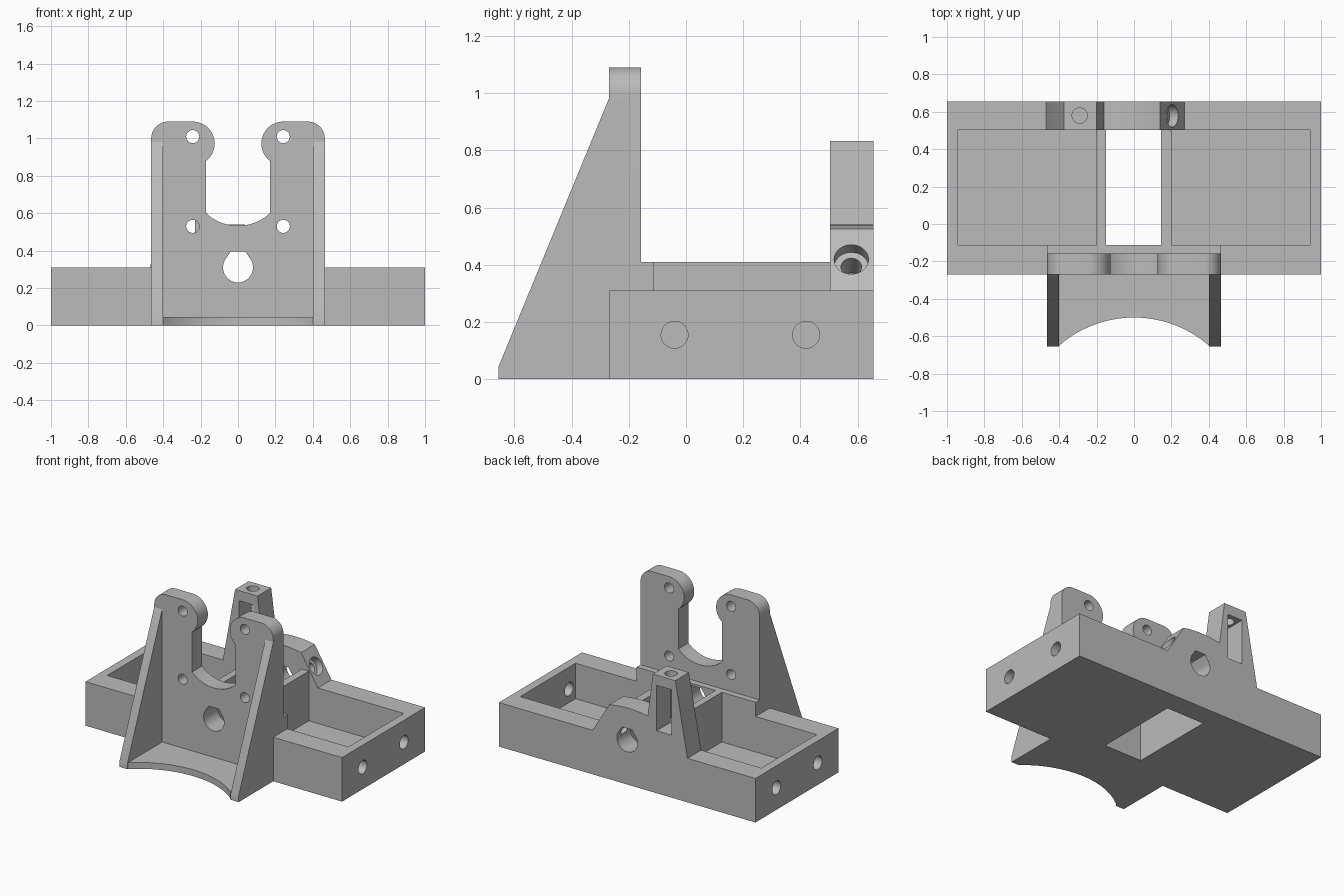
import bpy
import bmesh
from math import sin, cos, pi, atan2, radians
from mathutils import Vector

old = bpy.data.objects.get("Cube")
if old:
    bpy.data.objects.remove(old)

grey = bpy.data.materials.new("plain grey")
grey.use_nodes = True
grey.diffuse_color = (0.5, 0.5, 0.5, 1)
grey.node_tree.nodes["Principled BSDF"].inputs["Base Color"].default_value = (0.5, 0.5, 0.5, 1)


def arc(cx, cy, r, start, end, n=16):
    """Points on an arc, angles in degrees."""
    angles = [radians(start + (end - start) * i / n) for i in range(n + 1)]
    return [(cx + r * cos(a), cy + r * sin(a)) for a in angles]


def prism(name, points, axis, low, high):
    """Extrude a closed profile along one axis."""
    place = {"x": lambda a, b, d: (d, a, b),
             "y": lambda a, b, d: (a, d, b),
             "z": lambda a, b, d: (a, b, d)}[axis]
    bm = bmesh.new()
    face = bm.faces.new([bm.verts.new(place(a, b, low)) for a, b in points])
    new = bmesh.ops.extrude_face_region(bm, geom=[face])["geom"]
    shift = Vector(place(0, 0, high - low))
    bmesh.ops.translate(bm, vec=shift, verts=[v for v in new if isinstance(v, bmesh.types.BMVert)])
    bmesh.ops.recalc_face_normals(bm, faces=bm.faces)
    mesh = bpy.data.meshes.new(name)
    bm.to_mesh(mesh)
    bm.free()
    mesh.materials.append(grey)
    obj = bpy.data.objects.new(name, mesh)
    bpy.context.collection.objects.link(obj)
    return obj


def box(name, x0, x1, y0, y1, z0, z1):
    return prism(name, [(x0, y0), (x1, y0), (x1, y1), (x0, y1)], "z", z0, z1)


def rod(axis, a, b, r, low, high):
    return prism("hole_cutter", arc(a, b, r, 0, 350, 35), axis, low, high)


def activate(obj):
    bpy.ops.object.select_all(action="DESELECT")
    obj.select_set(True)
    bpy.context.view_layer.objects.active = obj


def cut(obj, cutters):
    """Subtract each cutter, then discard it."""
    activate(obj)
    for cutter in cutters:
        mod = obj.modifiers.new("cut", "BOOLEAN")
        mod.operation = "DIFFERENCE"
        mod.solver = "EXACT"
        mod.object = cutter
        bpy.ops.object.modifier_apply(modifier=mod.name)
        bpy.data.objects.remove(cutter)


def shaft_cutter():
    """Round bore with a flat-topped roof."""
    profile = arc(0, 0.31, 0.08, 145, 395, 28) + [(0.04, 0.395), (-0.04, 0.395)]
    return prism("shaft_cutter", profile, "y", -0.5, 0.9)


# Base tray with two pockets, a central slot and end holes
base = box("base_tray", -1, 1, -0.27, 0.655, 0, 0.31)
cutters = [box("slot_cutter", -0.15, 0.145, -0.113, 0.503, -0.1, 0.5), shaft_cutter()]
for side in (-1, 1):
    x0, x1 = sorted((side * 0.2, side * 0.94))
    cutters.append(box("pocket_cutter", x0, x1, -0.113, 0.503, 0.06, 0.5))
    h0, h1 = sorted((side * 0.85, side * 1.1))
    for y in (-0.04, 0.42):
        cutters.append(rod("x", y, 0.155, 0.047, h0, h1))
cut(base, cutters)

# Raised dividers beside the central slot
box("divider_right", -0.2, -0.15, -0.118, 0.51, 0.3, 0.41)
box("divider_left", 0.145, 0.2, -0.118, 0.51, 0.3, 0.41)

# Raised step behind the front plate
step = box("front_step", -0.464, 0.464, -0.2, -0.113, 0.3, 0.41)
cut(step, [shaft_cutter()])

# Front plate: two rounded prongs around a deep cradle
half = [(0.464, 0)] + arc(0.374, 1.0, 0.09, 0, 90) \
    + arc(0.242, 0.973, 0.117, 90, 232, 24) + [(0.17, 0.6)]
cradle = arc(0, 0.785, 0.252, 312, 228, 18)[1:-1]
mirrored = [(-x, z) for x, z in reversed(half)]
plate = prism("front_plate", half + cradle + mirrored, "y", -0.27, -0.157)
cut(plate, [rod("y", x, z, 0.035, -0.4, 0) for x in (-0.242, 0.242) for z in (0.53, 1.01)]
    + [shaft_cutter()])

# Gussets and the curved foot plate in front
gusset = [(-0.655, 0), (-0.2, 0), (-0.2, 0.98), (-0.27, 0.98), (-0.655, 0.045)]
prism("gusset_right", gusset, "x", -0.464, -0.402)
prism("gusset_left", gusset, "x", 0.402, 0.464)
sweep = radians(41)
foot = [(0.41, -0.2), (-0.41, -0.2)] + arc(0, -1.11, 0.61, 90 + 41.5, 90 - 41.5, 28)
prism("foot_plate", foot, "z", 0, 0.045)

# Rear bracket: low arched block running into a tapered tower
arch = arc(-0.01, -0.205, 0.745, 78.4, 101.6, 12)
profile = [(-0.47, 0.3), (0.27, 0.3), (0.27, 0.31)] + arch \
    + [(-0.2, 0.832), (-0.375, 0.832), (-0.47, 0.31)]
bracket = prism("rear_bracket", profile, "y", 0.503, 0.655)
window = box("window_cutter", -0.345, -0.23, 0.4, 0.8, 0.44, 0.76)
screw = rod("z", -0.29, 0.58, 0.041, 0.6, 1.0)

# Angled stepped bore running from the sloped face into the shaft hole
bores = []
for radius, start, end in ((0.06, -0.05, 0.2), (0.036, -0.22, 0.0)):
    bore = rod("x", 0, 0, radius, start, end)
    bore.location = (0.203, 0.578, 0.418)
    bore.rotation_euler.y = -atan2(0.13, 0.215)
    bores.append(bore)
bpy.context.view_layer.update()
cut(bracket, [window, screw, shaft_cutter()] + bores)

# Smooth the curved walls, keep the corners crisp
for obj in bpy.context.collection.objects:
    if obj.type == "MESH" and grey.name in obj.data.materials:
        activate(obj)
        bpy.ops.object.shade_smooth_by_angle(angle=radians(30))
